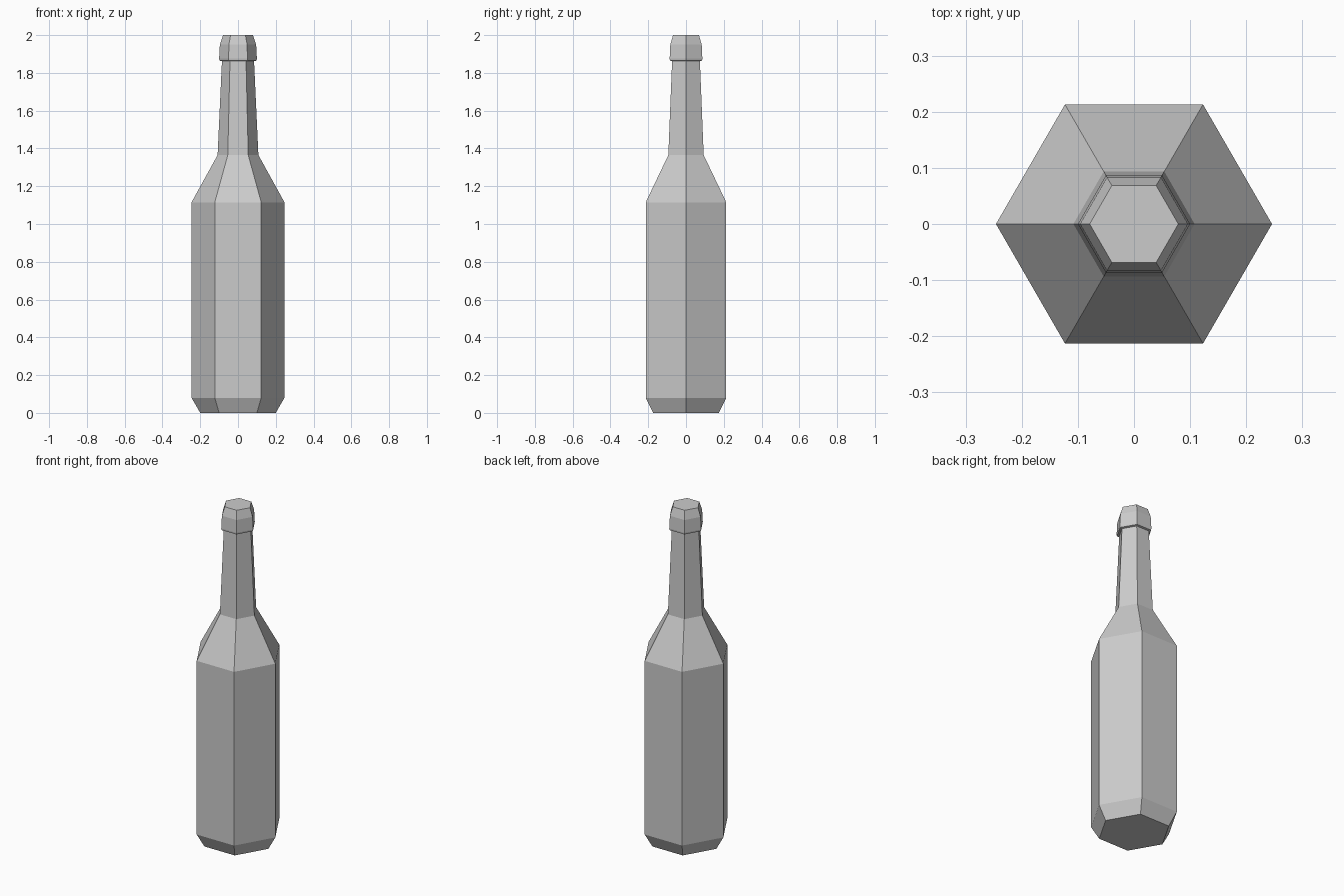
import bpy, bmesh
from math import cos, sin, pi

if "Cube" in bpy.data.objects:
    bpy.data.objects.remove(bpy.data.objects["Cube"])

SIDES = 6


def lathe(name, profile, close_bottom=False, close_top=False):
    """Revolve (radius, height) points into a flat-faced six-sided shell."""
    bm = bmesh.new()
    rings = [[bm.verts.new((r * cos(2 * pi * i / SIDES), r * sin(2 * pi * i / SIDES), z))
              for i in range(SIDES)] for r, z in profile]
    for low, high in zip(rings, rings[1:]):
        for i in range(SIDES):
            j = (i + 1) % SIDES
            bm.faces.new((low[i], low[j], high[j], high[i]))
    if close_bottom:
        bm.faces.new(rings[0][::-1])
    if close_top:
        bm.faces.new(rings[-1])
    mesh = bpy.data.meshes.new(name)
    bm.to_mesh(mesh)
    bm.free()
    obj = bpy.data.objects.new(name, mesh)
    bpy.context.collection.objects.link(obj)
    return obj


# Bottle: chamfered base, straight body, sloping shoulder and tapered neck
lathe("bottle_body", [(0.20, 0), (0.246, 0.08), (0.246, 1.115),
                      (0.108, 1.365), (0.085, 1.862)], close_bottom=True)

# Cap: overhanging lip, slightly tapered side and bevelled top
lathe("bottle_cap", [(0.085, 1.862), (0.098, 1.865), (0.100, 1.875),
                     (0.096, 1.95), (0.079, 2.0)], close_top=True)
